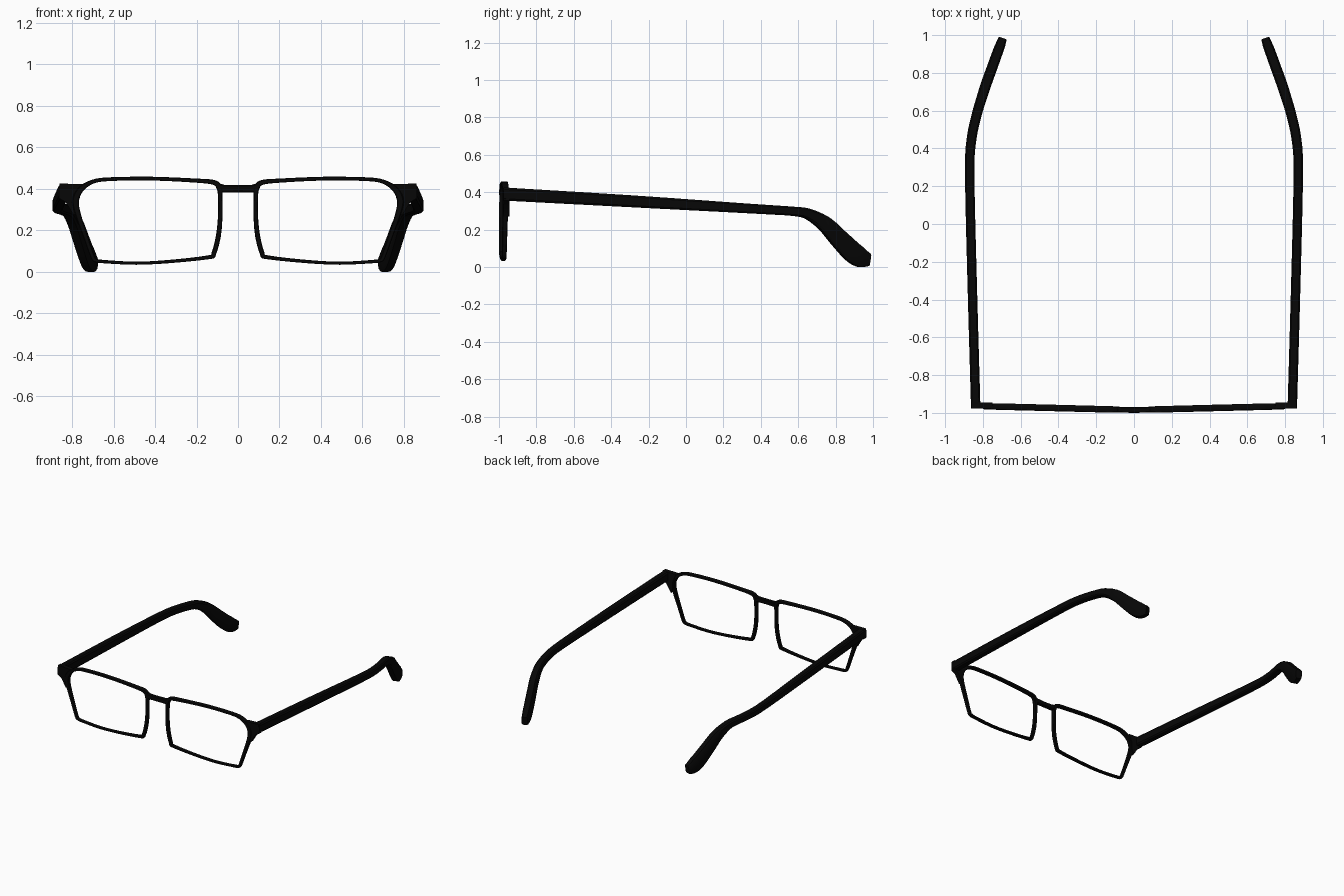
import bpy, bmesh, math
from mathutils import Vector

if "Cube" in bpy.data.objects:
    bpy.data.objects.remove(bpy.data.objects["Cube"])

black = bpy.data.materials.new("black_frame")
black.diffuse_color = (0.002, 0.002, 0.002, 1)
black.use_nodes = True
black.node_tree.nodes["Principled BSDF"].inputs["Base Color"].default_value = black.diffuse_color


def front_y(x):
    # The front bows back slightly towards the hinges
    return -0.985 + 0.02 * abs(x) / 0.8


def smooth_path(rows, steps, closed=False):
    # Catmull-Rom interpolation of rows (position and section size together)
    n, out = len(rows), []
    pick = (lambda i: rows[i % n]) if closed else (lambda i: rows[max(0, min(n - 1, i))])
    for i in range(n if closed else n - 1):
        p = [pick(i + k) for k in (-1, 0, 1, 2)]
        for s in range(steps):
            t = s / steps
            out.append([0.5 * (2 * b + (c - a) * t + (2 * a - 5 * b + 4 * c - d) * t * t
                               + (3 * b - a - 3 * c + d) * t ** 3) for a, b, c, d in zip(*p)])
    if not closed:
        out.append(list(rows[-1]))
    return out


def finish(name, bm, mirror):
    bmesh.ops.recalc_face_normals(bm, faces=bm.faces)
    me = bpy.data.meshes.new(name)
    bm.to_mesh(me)
    bm.free()
    me.materials.append(black)
    ob = bpy.data.objects.new(name, me)
    bpy.context.collection.objects.link(ob)
    bpy.ops.object.select_all(action='DESELECT')
    ob.select_set(True)
    bpy.context.view_layer.objects.active = ob
    bpy.ops.object.shade_smooth_by_angle(angle=math.radians(35))
    if mirror:
        mod = ob.modifiers.new("mirror", 'MIRROR')
        mod.use_axis[0] = True
        mod.use_mirror_merge = False
    return ob


def sweep(name, rows, ref, closed=False, mirror=True, chamfer=0.15):
    # rows: x, y, z, width, height; chamfered rectangular section along the path
    bm, rings, n = bmesh.new(), [], len(rows)
    c = 0.5 - chamfer
    shape = [(0.5, c), (c, 0.5), (-c, 0.5), (-0.5, c), (-0.5, -c), (-c, -0.5), (c, -0.5), (0.5, -c)]
    pts = [Vector(r[:3]) for r in rows]
    for i, r in enumerate(rows):
        if closed:
            t = pts[(i + 1) % n] - pts[i - 1]
        else:
            t = pts[min(i + 1, n - 1)] - pts[max(i - 1, 0)]
        t.normalize()
        a = Vector(ref).cross(t).normalized()
        b = t.cross(a)
        rings.append([bm.verts.new(pts[i] + a * u * r[3] + b * v * r[4]) for u, v in shape])
    for i in range(n if closed else n - 1):
        p, q = rings[i], rings[(i + 1) % n]
        for k in range(8):
            m = (k + 1) % 8
            bm.faces.new((p[k], p[m], q[m], q[k]))
    if not closed:
        bm.faces.new(rings[0])
        bm.faces.new(rings[-1])
    return finish(name, bm, mirror)


# Lens rims: x, z, visible thickness; a little deeper at the top than at the bottom
outline = [(0.09, 0.405, .028), (0.115, 0.43, .024), (0.2, 0.439, .02), (0.42, 0.449, .018),
           (0.62, 0.446, .018), (0.7, 0.434, .02), (0.755, 0.4, .028), (0.782, 0.35, .034),
           (0.775, 0.29, .028), (0.735, 0.17, .022), (0.7, 0.07, .02), (0.685, 0.055, .018),
           (0.65, 0.049, .016), (0.49, 0.041, .015), (0.32, 0.05, .016), (0.14, 0.07, .019),
           (0.117, 0.087, .023), (0.095, 0.17, .024), (0.086, 0.26, .022), (0.086, 0.36, .021)]
rim = [(x, front_y(x) - 0.005 + 0.014 * z, z, w, 0.024 + 0.02 * z) for x, z, w in outline]
sweep("lens_rim", smooth_path(rim, 3, True), (0, 1, 0), closed=True)

# Nose bridge
bridge = [(x, front_y(x), z, 0.03, h) for x, z, h in
          [(-0.095, 0.402, .05), (-0.065, 0.4, .036), (0, 0.4, .034), (0.065, 0.4, .036), (0.095, 0.402, .05)]]
sweep("nose_bridge", bridge, (0, 0, 1), mirror=False)

# Hinge end pieces joining rim and temple
bm = bmesh.new()
plate = [(0.75, 0.422), (0.86, 0.425), (0.863, 0.355), (0.83, 0.335), (0.79, 0.27), (0.775, 0.31), (0.775, 0.36)]
face = bm.faces.new([bm.verts.new((x, front_y(x) - 0.012, z)) for x, z in plate])
ext = bmesh.ops.extrude_face_region(bm, geom=[face])
bmesh.ops.translate(bm, vec=(0, 0.033, 0), verts=[v for v in ext["geom"] if isinstance(v, bmesh.types.BMVert)])
end_piece = finish("hinge_end_piece", bm, True)

# Temples with drooping ear tips: x, y, z, width, height
temple = [(0.838, -0.97, 0.39, .05, .07), (0.857, -0.3, 0.352, .05, .064), (0.87, 0.27, 0.317, .05, .053),
          (0.86, 0.45, 0.306, .052, .05), (0.835, 0.57, 0.298, .053, .049), (0.812, 0.65, 0.285, .054, .056),
          (0.783, 0.74, 0.232, .056, .08), (0.757, 0.812, 0.158, .056, .096), (0.729, 0.89, 0.08, .055, .108),
          (0.711, 0.938, 0.048, .052, .1), (0.696, 0.98, 0.038, .044, .064)]
sweep("temple", smooth_path(temple, 3), (0, 0, 1))
